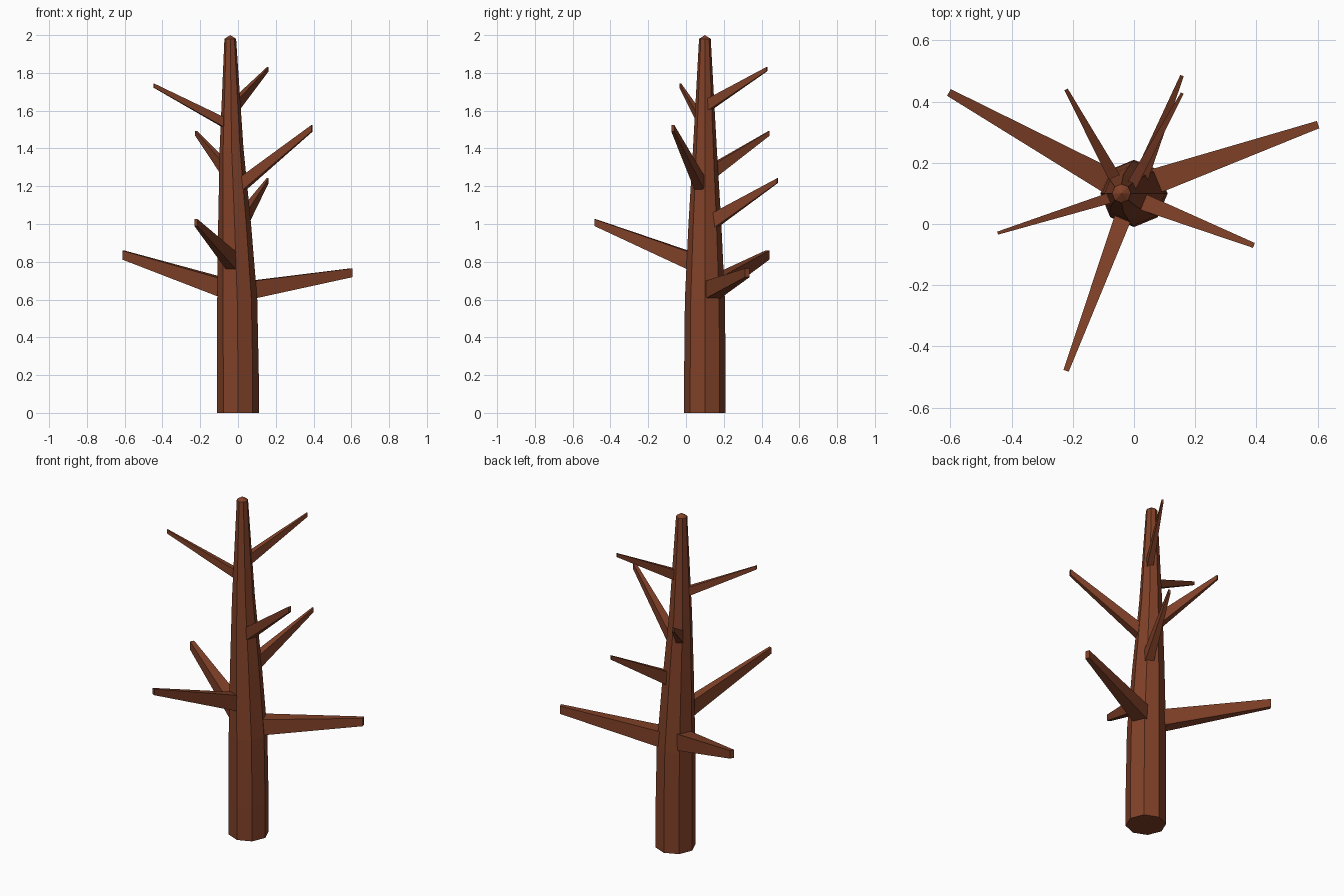
import bpy, bmesh, math
from mathutils import Vector

if "Cube" in bpy.data.objects:
    bpy.data.objects.remove(bpy.data.objects["Cube"])

bark = bpy.data.materials.new("brown bark")
bark.diffuse_color = (0.215, 0.052, 0.021, 1)
bark.use_nodes = True
bark.node_tree.nodes["Principled BSDF"].inputs["Base Color"].default_value = bark.diffuse_color


def make_object(name, bm):
    bmesh.ops.recalc_face_normals(bm, faces=bm.faces)
    mesh = bpy.data.meshes.new(name)
    bm.to_mesh(mesh)
    bm.free()
    mesh.materials.append(bark)
    obj = bpy.data.objects.new(name, mesh)
    bpy.context.collection.objects.link(obj)


def loft(bm, a, b):
    n = len(a)
    for i in range(n):
        bm.faces.new((a[i], a[(i + 1) % n], b[(i + 1) % n], b[i]))


# Trunk: leaning, tapering octagon (height, centre x, radius)
rings = [(0, 0, .11), (.2, 0, .11), (.6, -.004, .106), (1.0, -.018, .087),
         (1.4, -.034, .063), (1.98, -.041, .031)]
bm = bmesh.new()
loops = []
for z, cx, r in rings:
    loops.append([bm.verts.new((cx + r * math.cos(i * math.pi / 4),
                                .1 + r * math.sin(i * math.pi / 4), z))
                  for i in range(8)])
for a, b in zip(loops, loops[1:]):
    loft(bm, a, b)
bm.faces.new(loops[0])
tip = bm.verts.new((-.041, .1, 2.0))
for i in range(8):
    bm.faces.new((loops[-1][i], loops[-1][(i + 1) % 8], tip))
make_object("trunk", bm)


# Branch: four-sided taper with upright ends, root pushed into the trunk
def branch(name, root, end, root_size, end_size):
    root, end = Vector(root), Vector(end)
    axis = end - root
    side = Vector((-axis.y, axis.x, 0)).normalized()
    k = -.03 / axis.length
    start = root + axis * k
    bm = bmesh.new()
    ends = []
    for p, (w, h) in ((start, root_size), (end, end_size)):
        up = Vector((0, 0, h / 2))
        s = side * w / 2
        ends.append([bm.verts.new(c) for c in (p - s - up, p + s - up, p + s + up, p - s + up)])
    loft(bm, *ends)
    for e in ends:
        bm.faces.new(e)
    make_object(name, bm)


branch("low_left_branch", (-.10, .15, .67), (-.605, .43, .835), (.083, .1), (.025, .048))
branch("low_right_branch", (.09, .147, .655), (.602, .325, .742), (.083, .095), (.025, .047))
branch("low_front_branch", (-.04, .01, .81), (-.222, -.48, 1.007), (.057, .097), (.018, .037))
branch("middle_back_right_branch", (.03, .17, 1.03), (.157, .485, 1.23), (.05, .085), (.012, .025))
branch("middle_front_right_branch", (.035, .07, 1.22), (.392, -.07, 1.507), (.056, .08), (.017, .035))
branch("middle_back_left_branch", (-.063, .15, 1.285), (-.222, .44, 1.48), (.042, .08), (.012, .025))
branch("high_left_branch", (-.08, .085, 1.54), (-.446, -.03, 1.733), (.037, .055), (.01, .022))
branch("high_back_right_branch", (-.003, .135, 1.64), (.158, .428, 1.82), (.037, .066), (.01, .022))
